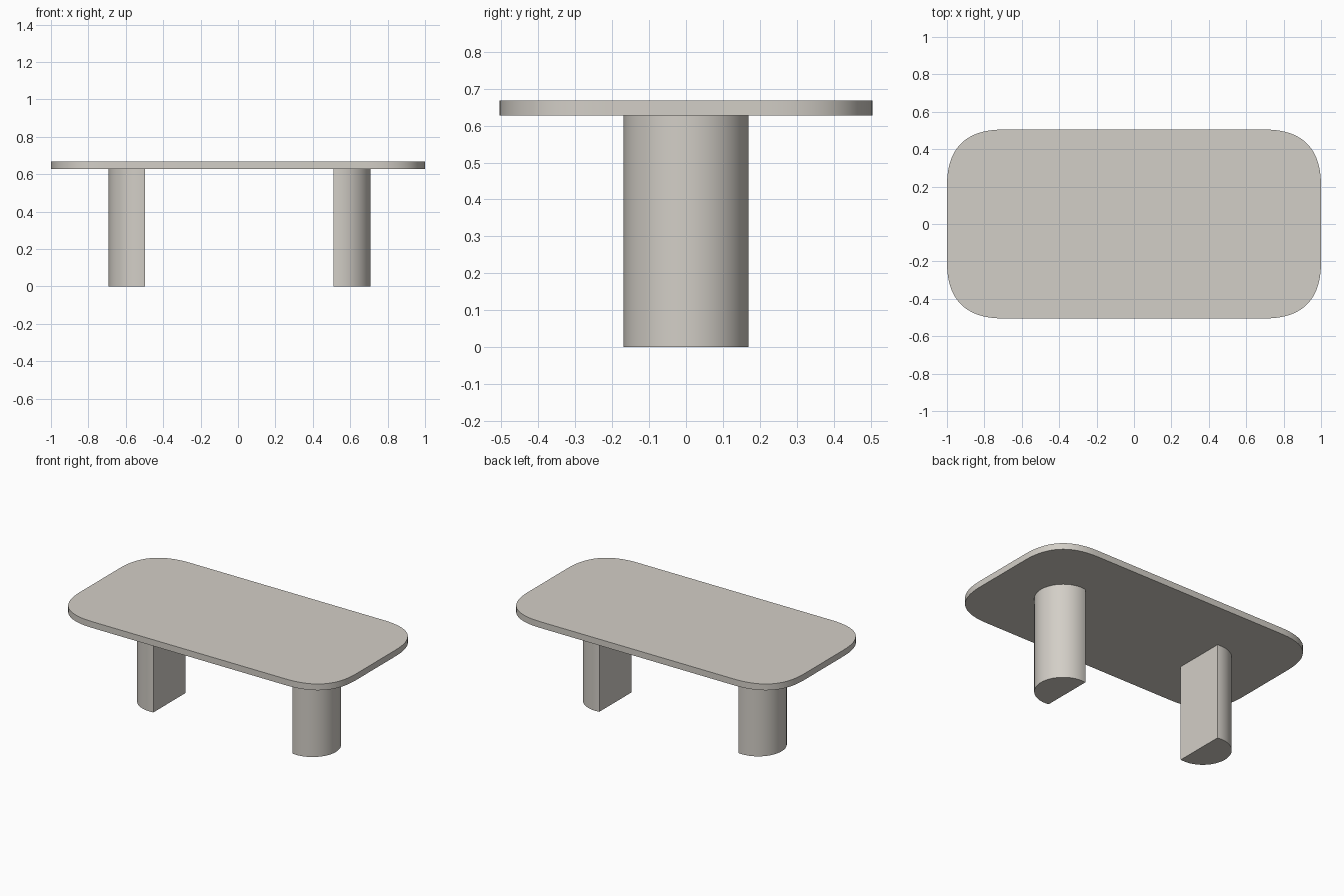
import bpy, bmesh, math

if "Cube" in bpy.data.objects:
    bpy.data.objects.remove(bpy.data.objects["Cube"])

stone = bpy.data.materials.new("warm_grey")
stone.diffuse_color = (0.65, 0.62, 0.57, 1)
stone.use_nodes = True
stone.node_tree.nodes["Principled BSDF"].inputs["Base Color"].default_value = stone.diffuse_color

TOP_Z, UNDER_Z = 0.668, 0.627


def extrude_outline(name, pts, z0, z1):
    """Closed prism from a counter-clockwise outline, smooth sides with sharp rims."""
    bm = bmesh.new()
    face = bm.faces.new([bm.verts.new((x, y, z0)) for x, y in pts])
    res = bmesh.ops.extrude_face_region(bm, geom=[face], use_keep_orig=True)
    verts = [g for g in res["geom"] if isinstance(g, bmesh.types.BMVert)]
    bmesh.ops.translate(bm, verts=verts, vec=(0, 0, z1 - z0))
    bmesh.ops.recalc_face_normals(bm, faces=bm.faces)
    me = bpy.data.meshes.new(name)
    bm.to_mesh(me)
    bm.free()
    me.materials.append(stone)
    ob = bpy.data.objects.new(name, me)
    bpy.context.collection.objects.link(ob)
    bpy.ops.object.select_all(action='DESELECT')
    ob.select_set(True)
    bpy.context.view_layer.objects.active = ob
    bpy.ops.object.shade_smooth_by_angle(angle=math.radians(35))
    return ob


def soft_rectangle(hx, hy, reach, n=20):
    """Rectangle whose corners are eased with a quadratic curve."""
    pts = []
    for sx, sy in ((1, 1), (-1, 1), (-1, -1), (1, -1)):
        corner = []
        for i in range(n + 1):
            t = i / n
            corner.append((sx * (hx - reach * t * t),
                           sy * (hy - reach * (1 - t) ** 2)))
        pts += corner if sx * sy > 0 else corner[::-1]
    return pts


def cut_circle(cx, r, past, side, n=40):
    """Circle cut flat just past its centre; the round part faces outward."""
    a = math.pi / 2 + math.asin(past / r)
    pts = [(cx + side * r * math.cos(t), side * r * math.sin(t))
           for t in (-a + 2 * a * i / n for i in range(n + 1))]
    return pts


# Table top
extrude_outline("table_top", soft_rectangle(1.0, 0.505, 0.3), UNDER_Z, TOP_Z)

# Two D-shaped pedestal legs, flat faces inward
extrude_outline("left_leg", cut_circle(-0.524, 0.169, 0.028, -1), 0, UNDER_Z)
extrude_outline("right_leg", cut_circle(0.54, 0.169, 0.029, 1), 0, UNDER_Z)
